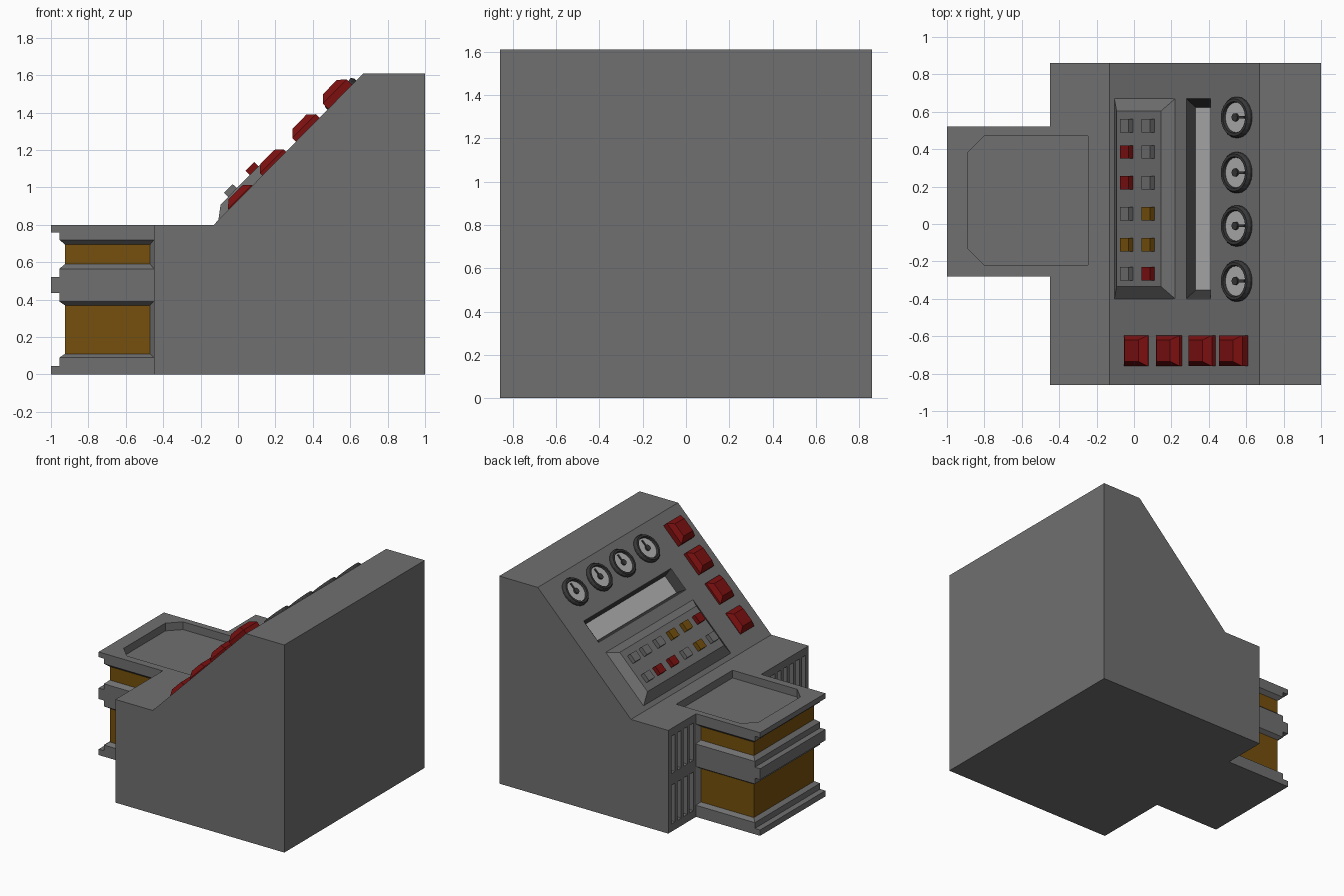
import bpy, bmesh, math
from mathutils import Matrix

if "Cube" in bpy.data.objects:
    bpy.data.objects.remove(bpy.data.objects["Cube"])


def material(name, r, g, b):
    m = bpy.data.materials.new(name)
    m.diffuse_color = (r, g, b, 1)
    m.use_nodes = True
    m.node_tree.nodes["Principled BSDF"].inputs["Base Color"].default_value = m.diffuse_color
    return m


GREY = material("grey", .16, .16, .16)
DARK = material("dark", .04, .04, .04)
LIGHT = material("light", .45, .45, .45)
RED = material("red", .2, .005, .005)
AMBER = material("amber", .18, .08, .004)

# Frame of the sloped panel: u up the slope, v along y, n outward
SLOPE = Matrix(((.703, 0, -.711, -.13), (0, 1, 0, 0), (.711, 0, .703, .80), (0, 0, 0, 1)))
WORLD = Matrix.Identity(4)


def rect(x0, x1, y0, y1, z):
    return [(x0, y0, z), (x1, y0, z), (x1, y1, z), (x0, y1, z)]


def circle(x, y, r, z, n=20):
    return [(x + r * math.cos(2 * math.pi * i / n), y + r * math.sin(2 * math.pi * i / n), z)
            for i in range(n)]


def add_loft(bm, rings, caps=True):
    vs = [[bm.verts.new(p) for p in ring] for ring in rings]
    n = len(vs[0])
    for a, b in zip(vs, vs[1:]):
        for i in range(n):
            j = (i + 1) % n
            bm.faces.new((a[i], a[j], b[j], b[i]))
    if caps:
        bm.faces.new(vs[0][::-1])
        bm.faces.new(vs[-1])


def loft(name, rings, mat=GREY, frame=WORLD, caps=True):
    return lofts(name, [rings], mat, frame, caps)


def lofts(name, groups, mat=GREY, frame=WORLD, caps=True):
    bm = bmesh.new()
    for rings in groups:
        add_loft(bm, rings, caps)
    bm.transform(frame)
    if caps:
        bmesh.ops.recalc_face_normals(bm, faces=bm.faces)
    me = bpy.data.meshes.new(name)
    bm.to_mesh(me)
    bm.free()
    me.materials.append(mat)
    ob = bpy.data.objects.new(name, me)
    bpy.context.collection.objects.link(ob)
    return ob


def cut(target, cutter):
    mod = target.modifiers.new("cut", 'BOOLEAN')
    mod.operation, mod.solver, mod.object = 'DIFFERENCE', 'EXACT', cutter
    bpy.context.view_layer.objects.active = target
    bpy.ops.object.modifier_apply(modifier=mod.name)


# Console body from its side profile
side = [(-.45, 0), (1, 0), (1, 1.61), (.67, 1.61), (-.13, .80), (-.45, .80)]
body = loft("console_body", [[(x, y, z) for x, z in side] for y in (-.86, .86)])

# Desk: stepped slabs with amber bands between
OUT, STEP, BAND = -1.0, -.955, -.925


def slab(front, z, inset=0.0):
    return rect(front, -.45, -.28 + inset, .52 - inset, z)


loft("desk_foot", [slab(OUT, 0), slab(OUT, .045), slab(STEP, .045), slab(STEP, .09),
                   slab(BAND, .11, .03)])
loft("desk_middle", [slab(BAND, .37, .03), slab(STEP, .39), slab(STEP, .435), slab(OUT, .435),
                     slab(OUT, .52), slab(STEP, .52), slab(STEP, .565), slab(BAND, .59, .03)])
desk_top = loft("desk_top", [slab(BAND, .695, .03), slab(STEP, .72), slab(STEP, .76),
                             slab(OUT, .76), slab(OUT, .80)])
for name, z0, z1 in (("lower_band", .11, .37), ("upper_band", .59, .695)):
    loft(name, [slab(BAND, z0, .03), slab(BAND, z1, .03)], AMBER)
    # Bevelled frame where the band meets the body
    trap = [(-.47, -.25), (-.45, -.28), (-.45, .52), (-.47, .49)]
    loft(name + "_frame", [[(x, y, z) for x, y in trap] for z in (z0 - .02, z1 + .02)])

# Recessed desk tray
tray = [(-.89, -.13), (-.80, -.22), (-.245, -.22), (-.245, .47), (-.80, .47), (-.89, .38)]
cutter = loft("tray_cutter", [[(x, y, z) for x, y in tray] for z in (.74, .85)])
cut(body, cutter)
cut(desk_top, cutter)
bpy.data.objects.remove(cutter)

# Vent slots either side of the desk
slots = [.575 + .075 * i for i in range(4)] + [-.80 + .075 * i for i in range(7)]
cutter = lofts("vent_cutter", [[rect(-.5, -.41, y - .023, y + .023, z) for z in zz]
                               for y in slots for zz in ((.06, .36), (.45, .74))])
cut(body, cutter)
bpy.data.objects.remove(cutter)


# Long display window, recessed with tapered dark walls
def window(inset, n, g=0.0):
    return rect(.583 + inset * .45 + g, .768 - inset * .45 - g,
                -.40 + inset + g, .67 - inset - g, n)


cutter = loft("window_cutter", [window(.045, -.052), window(0, 0), window(0, .02)], GREY, SLOPE)
cut(body, cutter)
bpy.data.objects.remove(cutter)
loft("window_lining", [window(0, 0, .002), window(.045, -.05, .002)], DARK, SLOPE, caps=False)
loft("window_screen", [window(.045, -.051, .001), window(.045, -.046, .001)], LIGHT, SLOPE)

# Raised keypad with two columns of buttons
loft("keypad", [rect(.036, .498, -.40, .67, -.005), rect(.036, .498, -.40, .67, 0),
                rect(.103, .442, -.335, .605, .05)], GREY, SLOPE)
rows = (.525, .385, .22, .055, -.11, -.265)
key = {"g": GREY, "r": RED, "a": AMBER}
for c, (u, colours) in enumerate(((.16, "grrgag".replace("gr", "gr")), (.325, "gggaar"))):
    for r, y in enumerate(rows):
        loft(f"key_{c + 1}_{r + 1}", [rect(u, u + .066, y - .036, y + .036, n) for n in (.045, .082)],
             key[colours[r]], SLOPE)

# Dial gauges
for i, y in enumerate((.57, .275, -.01, -.305)):
    u = .975
    profile = [(.11, -.005), (.11, .015), (.10, .03), (.085, .03), (.08, .012), (.08, -.005)]
    loft(f"gauge_rim_{i + 1}", [circle(u, y, r, n) for r, n in profile], DARK, SLOPE, caps=False)
    loft(f"gauge_face_{i + 1}", [circle(u, y, .082, n) for n in (0, .014)], LIGHT, SLOPE)
    loft(f"gauge_hub_{i + 1}", [circle(u, y, .022, n, 12) for n in (.012, .026)], DARK, SLOPE)
    loft(f"gauge_needle_{i + 1}", [rect(u, u + .068, y - .007, y + .007, n) for n in (.012, .02)],
         DARK, SLOPE)

# Red push blocks, each standing a little higher than the last
for i, (u, h) in enumerate(((.205, .04), (.46, .052), (.715, .062), (.962, .076))):
    loft(f"push_block_{i + 1}", [rect(u - .09, u + .09, -.76, -.595, -.01),
                                 rect(u - .09, u + .09, -.76, -.595, h - .035),
                                 rect(u - .053, u + .053, -.735, -.62, h)], RED, SLOPE)
